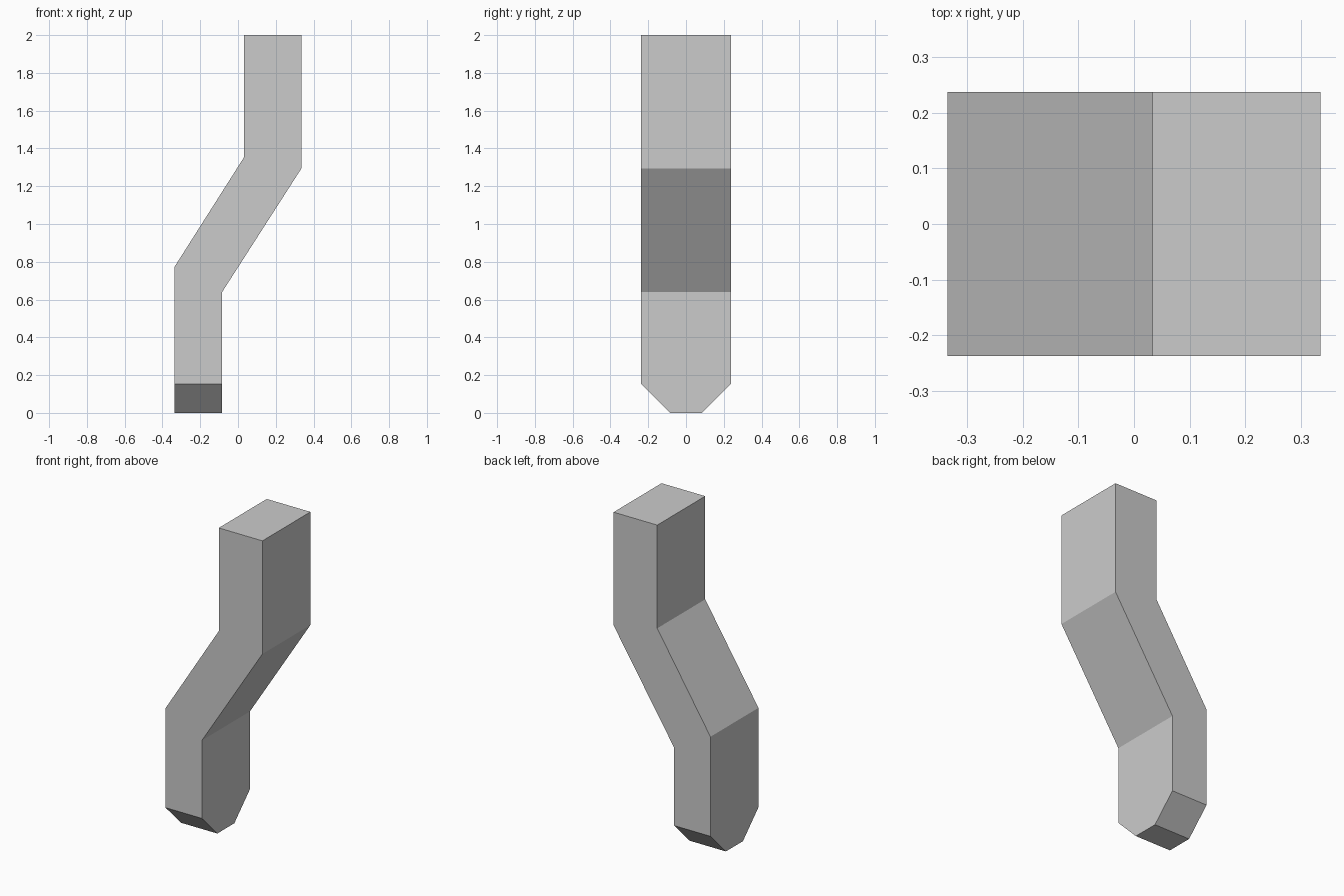
import bpy, bmesh

if "Cube" in bpy.data.objects:
    bpy.data.objects.remove(bpy.data.objects["Cube"])

HALF_DEPTH = 0.237
CHAMFER = 0.153

# Side outline of the cranked bar, in x and z
outline = [(-0.335, 0), (-0.084, 0), (-0.084, 0.64), (0.335, 1.293),
           (0.335, 2), (0.033, 2), (0.033, 1.355), (-0.335, 0.775)]

bm = bmesh.new()
face = bm.faces.new([bm.verts.new((x, -HALF_DEPTH, z)) for x, z in outline])

# Extrude the outline through the depth
ext = bmesh.ops.extrude_face_region(bm, geom=[face], use_keep_orig=True)
new_verts = [g for g in ext["geom"] if isinstance(g, bmesh.types.BMVert)]
bmesh.ops.translate(bm, verts=new_verts, vec=(0, 2 * HALF_DEPTH, 0))
bmesh.ops.recalc_face_normals(bm, faces=bm.faces[:])

# Chamfer the front and back edges of the foot
foot_edges = [e for e in bm.edges
              if all(v.co.z < 0.001 for v in e.verts)
              and abs(e.verts[0].co.y - e.verts[1].co.y) < 0.001]
bmesh.ops.bevel(bm, geom=foot_edges, offset=CHAMFER, offset_type='OFFSET',
                segments=1, affect='EDGES', profile=0.5)
bmesh.ops.recalc_face_normals(bm, faces=bm.faces[:])

mesh = bpy.data.meshes.new("cranked_bar")
bm.to_mesh(mesh)
bm.free()
bpy.context.collection.objects.link(bpy.data.objects.new("cranked_bar", mesh))
